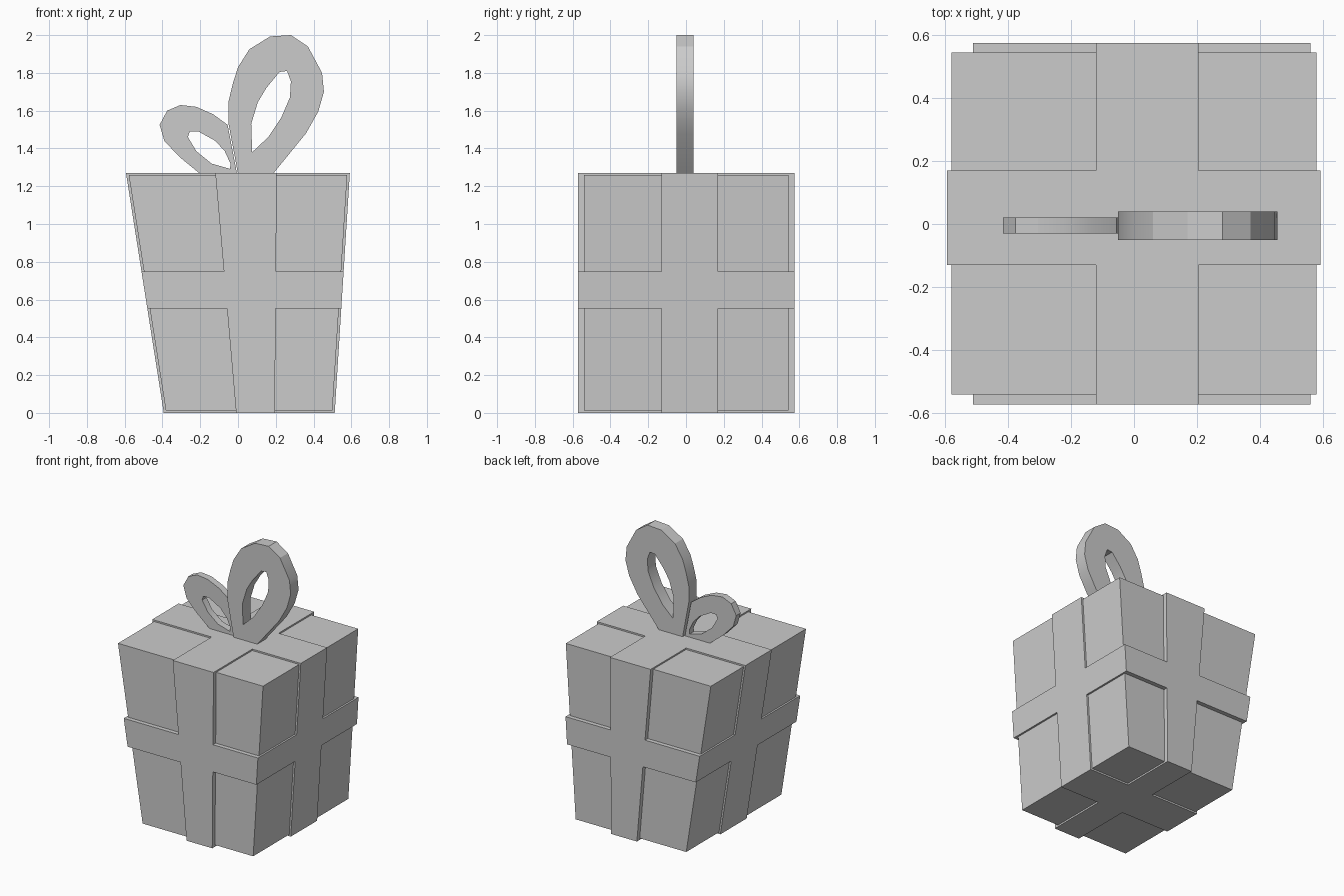
import bpy, bmesh, math
from itertools import product

if "Cube" in bpy.data.objects:
    bpy.data.objects.remove(bpy.data.objects["Cube"])

H = 1.27


def new_object(name, bm):
    mesh = bpy.data.meshes.new(name)
    bm.to_mesh(mesh)
    bm.free()
    obj = bpy.data.objects.new(name, mesh)
    bpy.context.collection.objects.link(obj)
    return obj


# Gift box with raised ribbons: a 5x5x5 grid of cells, tapered in x.
# Each axis is cut at: ribbon face, box face, ribbon edge, ribbon edge, box face, ribbon face.
X_TOP = [-0.593, -0.580, -0.120, 0.205, 0.579, 0.592]
X_BOT = [-0.393, -0.380, -0.010, 0.195, 0.499, 0.512]
Y = [-0.572, -0.541, -0.130, 0.170, 0.543, 0.574]
Z = [0.0, 0.012, 0.552, 0.748, 1.259, H]


def filled(c):
    if min(c) < 0 or max(c) > 4:
        return False
    return all(1 <= i <= 3 for i in c) or 2 in c


def corner(i, j, k):
    t = Z[k] / H
    return (X_BOT[i] * (1 - t) + X_TOP[i] * t, Y[j], Z[k])


bm = bmesh.new()
for cell in product(range(5), repeat=3):
    if not filled(cell):
        continue
    for axis, step in product(range(3), (0, 1)):
        near = list(cell)
        near[axis] += 1 if step else -1
        if filled(near):
            continue
        quad = []
        for u, v in ((0, 0), (1, 0), (1, 1), (0, 1)):
            p = list(cell)
            p[axis] += step
            p[(axis + 1) % 3] += u
            p[(axis + 2) % 3] += v
            quad.append(bm.verts.new(corner(*p)))
        bm.faces.new(quad if step else quad[::-1])
bmesh.ops.remove_doubles(bm, verts=bm.verts, dist=0.0005)
bmesh.ops.recalc_face_normals(bm, faces=bm.faces)
new_object("ribboned_gift_box", bm)


# Bow loops: flat outlines with a hole, extruded along y
def bow_loop(name, outlines, y0, y1):
    curve = bpy.data.curves.new(name, 'CURVE')
    curve.dimensions = '2D'
    curve.fill_mode = 'BOTH'
    curve.extrude = (y1 - y0) / 2
    for pts in outlines:
        spline = curve.splines.new('POLY')
        spline.points.add(len(pts) - 1)
        for p, (x, z) in zip(spline.points, pts):
            p.co = (x, z, 0, 1)
        spline.use_cyclic_u = True
    obj = bpy.data.objects.new(name, curve)
    bpy.context.collection.objects.link(obj)
    obj.rotation_euler.x = math.pi / 2
    obj.location.y = (y0 + y1) / 2
    bpy.ops.object.select_all(action='DESELECT')
    obj.select_set(True)
    bpy.context.view_layer.objects.active = obj
    bpy.ops.object.convert(target='MESH')
    obj = bpy.context.view_layer.objects.active
    bm = bmesh.new()
    bm.from_mesh(obj.data)
    bmesh.ops.remove_doubles(bm, verts=bm.verts, dist=0.0005)
    bmesh.ops.recalc_face_normals(bm, faces=bm.faces)
    bm.to_mesh(obj.data)
    bm.free()
    bpy.ops.object.shade_smooth_by_angle(angle=math.radians(25))


bow_loop("large_bow_loop", [
    [(0.0, 1.265), (-0.05, 1.53), (-0.05, 1.65), (-0.027, 1.745), (0.0, 1.83),
     (0.06, 1.925), (0.17, 1.993), (0.28, 2.0), (0.37, 1.94), (0.445, 1.80),
     (0.455, 1.70), (0.425, 1.595), (0.36, 1.48), (0.185, 1.265)],
    [(0.075, 1.38), (0.07, 1.53), (0.105, 1.645), (0.15, 1.72), (0.22, 1.805),
     (0.26, 1.81), (0.28, 1.755), (0.275, 1.67), (0.23, 1.565), (0.16, 1.46)],
], -0.05, 0.04)

bow_loop("small_bow_loop", [
    [(-0.005, 1.265), (-0.20, 1.265), (-0.31, 1.355), (-0.39, 1.44), (-0.415, 1.525),
     (-0.375, 1.60), (-0.305, 1.63), (-0.22, 1.62), (-0.13, 1.58), (-0.055, 1.525)],
    [(-0.042, 1.292), (-0.14, 1.32), (-0.22, 1.385), (-0.265, 1.46), (-0.255, 1.49),
     (-0.21, 1.49), (-0.12, 1.44), (-0.07, 1.385), (-0.04, 1.32)],
], -0.03, 0.02)
